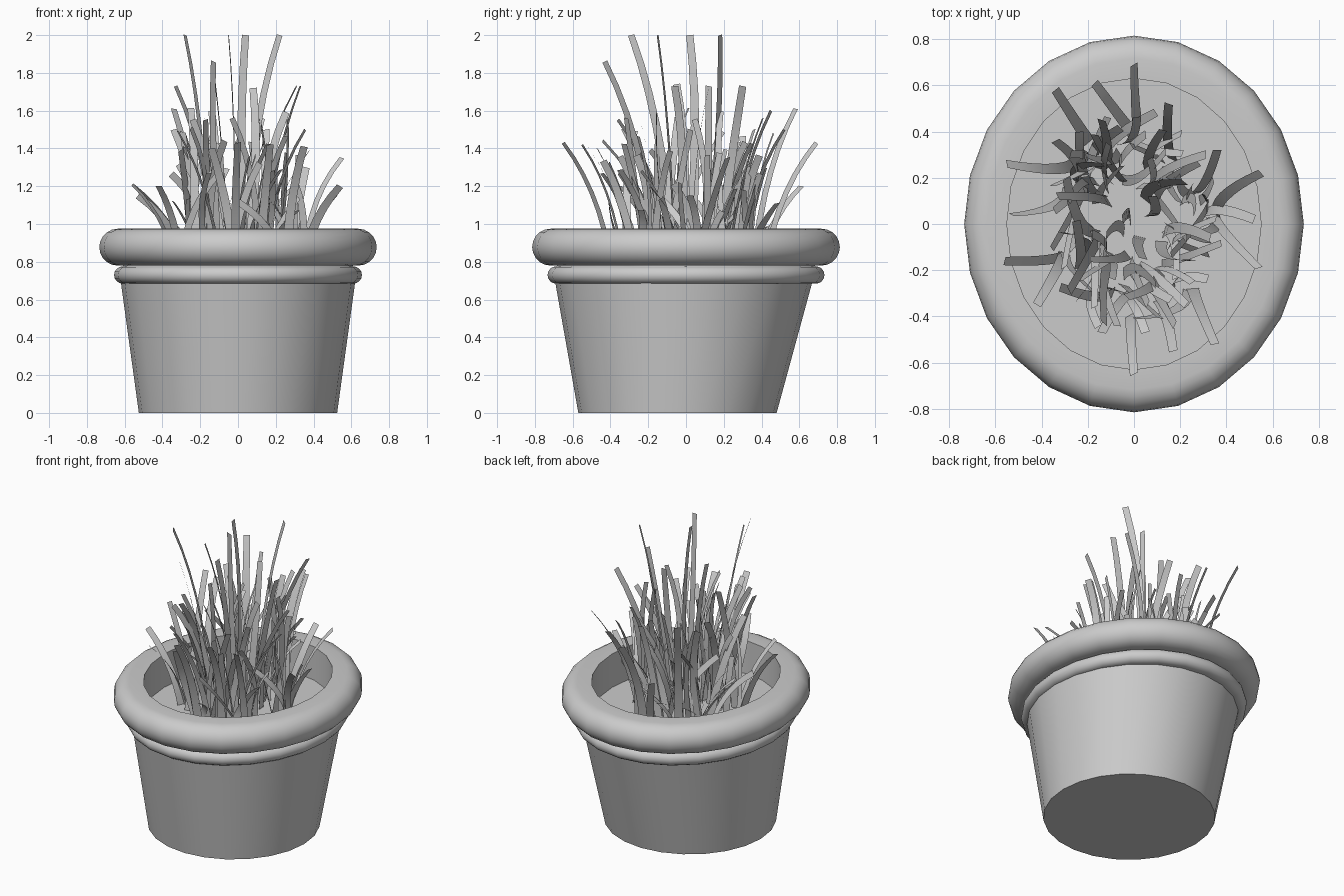
import bpy, bmesh, math, random
from mathutils import Vector, Matrix

if "Cube" in bpy.data.objects:
    bpy.data.objects.remove(bpy.data.objects["Cube"])

random.seed(11)
SIDES = 24
grey = bpy.data.materials.new("plain grey")
grey.diffuse_color = (0.6, 0.6, 0.6, 1)
grey.use_nodes = True
grey.node_tree.nodes["Principled BSDF"].inputs["Base Color"].default_value = grey.diffuse_color


def finish(name, bm, angle=40):
    me = bpy.data.meshes.new(name)
    bm.to_mesh(me)
    bm.free()
    me.materials.append(grey)
    ob = bpy.data.objects.new(name, me)
    bpy.context.collection.objects.link(ob)
    bpy.ops.object.select_all(action='DESELECT')
    ob.select_set(True)
    bpy.context.view_layer.objects.active = ob
    bpy.ops.object.shade_smooth_by_angle(angle=math.radians(angle))
    return ob


def lathe(name, rings, cap_start=False, cap_end=False):
    """Oval rings given as (x radius, y radius, y centre, z)."""
    bm = bmesh.new()
    loops = []
    for rx, ry, cy, z in rings:
        loops.append([bm.verts.new((rx * math.sin(2 * math.pi * i / SIDES),
                                    cy + ry * math.cos(2 * math.pi * i / SIDES), z))
                      for i in range(SIDES)])
    for a, b in zip(loops, loops[1:]):
        for i in range(SIDES):
            j = (i + 1) % SIDES
            bm.faces.new((a[j], a[i], b[i], b[j]))
    if cap_start:
        bm.faces.new(loops[0])
    if cap_end:
        bm.faces.new(loops[-1][::-1])
    return finish(name, bm)


def bead(rx, ry, r, z, steps=8):
    """Half-round moulding, from its underside to its top."""
    out = []
    for k in range(steps + 1):
        t = -math.pi / 2 + math.pi * k / steps
        out.append((rx + r * math.cos(t), ry + r * math.cos(t), 0, z + r * math.sin(t)))
    return out


# Tapered pot wall, small collar and heavy rolled rim
lathe("pot_body", [(0.525, 0.525, -0.045, 0), (0.62, 0.68, -0.012, 0.69)], cap_start=True)
lathe("collar", [(0.58, 0.65, 0, 0.685)] + bead(0.61, 0.687, 0.046, 0.73)
      + [(0.60, 0.67, 0, 0.79)])
lathe("rim", [(0.58, 0.65, 0, 0.78)] + bead(0.637, 0.717, 0.0975, 0.8775, 10)
      + [(0.55, 0.63, 0, 0.975), (0.55, 0.63, 0, 0.75)])
lathe("soil", [(0.56, 0.64, 0, 0.75)], cap_end=True)

# Grass: curved ribbons with square tips
grass = bmesh.new()


def blade(base, tip, bow, width, twist, segments=7):
    base, tip = Vector(base), Vector(tip)
    lean = tip - base
    flat = Vector((lean.x, lean.y, 0))
    out = flat.normalized() if flat.length > 0.01 else Vector((1, 0, 0))
    side = Vector((-out.y, out.x, 0))
    mid = base + flat * 0.2 + Vector((0, 0, lean.z * 0.6)) + side * bow
    prev = None
    for k in range(segments + 1):
        t = k / segments
        p = base * (1 - t) ** 2 + mid * 2 * t * (1 - t) + tip * t * t
        d = (mid - base) * (1 - t) + (tip - mid) * t
        across = Matrix.Rotation(twist, 3, d.normalized()) @ d.cross(out).normalized()
        half = across * width * (0.5 - 0.14 * t)
        row = [grass.verts.new(p - half), grass.verts.new(p + half)]
        if prev:
            grass.faces.new((prev[0], prev[1], row[1], row[0]))
        prev = row


# Long outer blades, by tip position
TIPS = [(0, .69, 1.43), (-.34, .58, 1.61), (-.17, .61, 1.2), (-.14, .45, 1.6),
        (-.55, .26, 1.2), (-.53, .04, 1.15), (-.56, -.16, 1.21), (-.28, -.29, 2),
        (-.13, -.43, 1.86), (0, -.65, 1.43), (.17, -.55, 1.42), (.35, -.52, 1.41),
        (.22, .18, 2), (.04, -.15, 2), (-.05, .02, 2), (.33, -.06, 1.73),
        (.31, .30, 1.73), (.55, .22, 1.35), (.54, -.19, 1.2), (.52, .02, 1.15),
        (-.33, .12, 1.73), (-.12, -.05, 1.74), (.08, .12, 1.72), (-.42, -.35, 1.2),
        (.15, .52, 1.5), (-.34, .36, 1.5), (.36, .32, 1.3), (-.14, -.47, 1.4)]
for n, (x, y, z) in enumerate(TIPS):
    k = 0.6 if z < 1.7 else 0.4
    turn = Matrix.Rotation(random.uniform(-0.45, 0.45), 3, 'Z')
    base = turn @ Vector((x * k, y * k, 0.74))
    blade(base, (x, y, z), random.uniform(-.08, .08), 0.054, random.uniform(-.7, .7))

# Shorter blades filling the clump in a loose ring
COUNT = 70
for i in range(COUNT):
    a = i * 2.39996
    r = 0.14 + 0.33 * math.sqrt((i + 0.5) / COUNT)
    tip = (r * 0.82 * math.cos(a), r * 1.08 * math.sin(a),
           random.uniform(1.02, 1.62) - 0.4 * max(0, r - 0.3))
    b = a + random.uniform(-0.9, 0.9)
    s = random.uniform(0.12, 0.36)
    blade((s * math.cos(b), s * 1.08 * math.sin(b), 0.74), tip,
          random.uniform(-.1, .1), random.uniform(0.042, 0.054), random.uniform(-1.2, 1.2))
finish("grass_blades", grass, 60)
